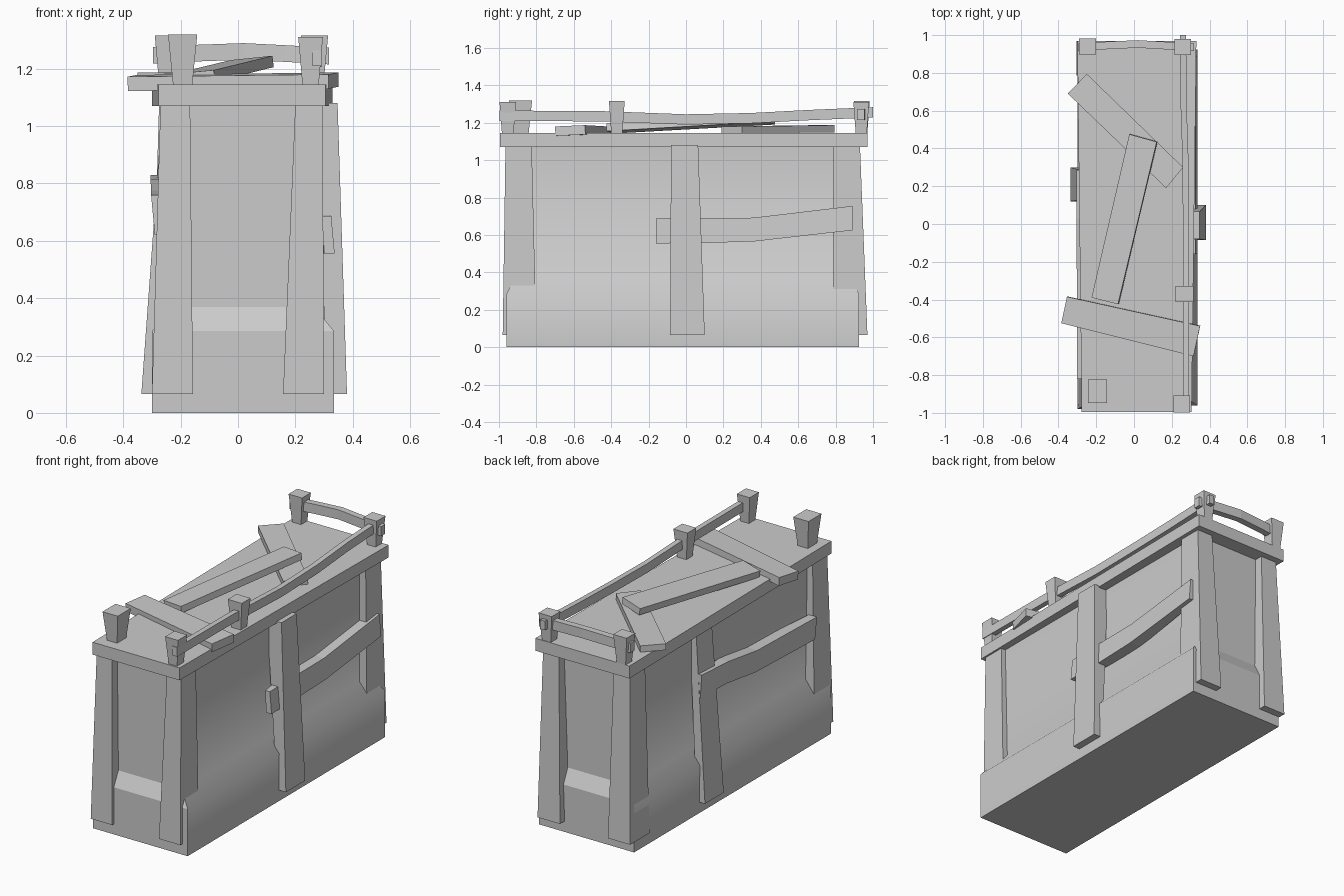
import bpy, bmesh
from mathutils import Vector


def loft(name, rings, smooth_sides=False):
    """Skin a closed solid through a list of equal-length point rings."""
    bm = bmesh.new()
    loops = [[bm.verts.new(p) for p in r] for r in rings]
    n = len(loops[0])
    bm.faces.new(loops[0])
    bm.faces.new(loops[-1])
    for a, b in zip(loops, loops[1:]):
        for i in range(n):
            bm.faces.new((a[i], a[(i + 1) % n], b[(i + 1) % n], b[i]))
    bmesh.ops.recalc_face_normals(bm, faces=bm.faces)
    bm.normal_update()
    if smooth_sides:
        for f in bm.faces:
            f.smooth = abs(f.normal.x) > 0.5
    me = bpy.data.meshes.new(name)
    bm.to_mesh(me)
    bm.free()
    ob = bpy.data.objects.new(name, me)
    bpy.context.collection.objects.link(ob)
    return ob


def rect(x0, x1, y0, y1, z):
    return [(x0, y0, z), (x1, y0, z), (x1, y1, z), (x0, y1, z)]


def column(name, *levels, **kw):
    """Each level: x0, x1, y0, y1, z."""
    return loft(name, [rect(*lv) for lv in levels], **kw)


def bar_y(name, *stations):
    """Bar running along y. Each station: y, x at bottom pair, x at top pair, z0, z1."""
    return loft(name, [[(a0, y, z0), (a1, y, z0), (b1, y, z1), (b0, y, z1)]
                       for y, a0, a1, b0, b1, z0, z1 in stations])


def board(name, corners, thickness):
    """Loose board from four top corners."""
    top = [Vector(c) for c in corners]
    nrm = (top[1] - top[0]).cross(top[3] - top[0]).normalized()
    if nrm.z < 0:
        nrm = -nrm
    return loft(name, [[p - nrm * thickness for p in top], top])


# Body with flared plinth
column("body",
       (-.30, .335, -.96, .925, 0), (-.30, .335, -.96, .925, .285),
       (-.235, .265, -.915, .88, .37), (-.235, .265, -.915, .88, 1.09),
       smooth_sides=True)

# Top slab, slightly wider at the back
loft("top_slab", [[(-.277, -.995, z), (.305, -.995, z), (.33, .97, z), (-.30, .97, z)]
                  for z in (1.07, 1.145)])

# Corner legs
column("leg_front_left", (-.30, -.157, -.98, -.80, .065), (-.27, -.167, -.965, -.825, 1.08))
column("leg_front_right", (.157, .30, -.98, -.80, .065), (.20, .295, -.965, -.825, 1.08))
column("leg_back_left", (-.305, -.157, .785, .97, .065), (-.275, -.167, .785, .93, 1.08))
column("leg_back_right", (.165, .315, .785, .97, .065), (.20, .305, .785, .93, 1.08))

# Middle uprights on the long sides
column("upright_right", (.32, .38, -.085, .10, .065), (.25, .347, -.08, .065, 1.08))
column("upright_left", (-.337, -.28, .12, .30, .065), (-.263, -.22, .13, .28, 1.08))

# Bent cross boards on the long sides
bar_y("cross_board_right",
      (-.16, .30, .337, .295, .325, .555, .687), (.09, .27, .335, .26, .325, .557, .69),
      (.36, .26, .335, .25, .325, .565, .692), (.89, .285, .335, .27, .325, .625, .755))
bar_y("cross_board_left",
      (.285, -.295, -.25, -.305, -.26, .69, .83), (.03, -.295, -.24, -.305, -.24, .68, .815),
      (-.25, -.292, -.22, -.303, -.22, .64, .775), (-.82, -.29, -.25, -.303, -.25, .62, .76))

# Posts, wider at the top: centre x, centre y, half size, top z
for name, cx, cy, hx, hy, zt in [
        ("post_front_left", -.193, -.885, .051, .062, 1.32),
        ("post_front_right", .253, -.953, .043, .044, 1.31),
        ("post_middle_right", .267, -.37, .047, .042, 1.315),
        ("post_back_left", -.245, .94, .045, .042, 1.315),
        ("post_back_right", .258, .937, .044, .042, 1.31)]:
    column(name, (cx - hx * .65, cx + hx * .65, cy - hy * .7, cy + hy * .7, 1.14),
           (cx - hx, cx + hx, cy - hy, cy + hy, zt))

# Sagging side rail
bar_y("side_rail", *[(y, x - .016, x + .016, x - .016, x + .016, z, z + .055)
                     for y, x, z in [(-.998, .275, 1.21), (-.45, .275, 1.207), (0, .275, 1.19),
                                     (.35, .272, 1.197), (.65, .262, 1.213), (1.0, .26, 1.228)]])

# Arched back rail
loft("back_rail", [[(x, y - .02, z), (x, y + .02, z), (x, y + .02, z + .058), (x, y - .02, z + .058)]
                   for x, y, z in [(-.297, .935, 1.218), (-.15, .945, 1.225), (.02, .953, 1.231),
                                   (.16, .945, 1.224), (.317, .935, 1.215)]])

# Loose boards lying on the top
board("loose_board_front", [(-.355, -.385, 1.178), (-.385, -.525, 1.172),
                            (.315, -.70, 1.18), (.35, -.54, 1.187)], .05)
board("loose_board_back", [(-.25, .795, 1.187), (-.35, .69, 1.187),
                           (.17, .19, 1.18), (.26, .30, 1.18)], .038)
board("loose_board_middle", [(-.025, .475, 1.23), (-.225, -.39, 1.182),
                             (-.085, -.425, 1.195), (.12, .435, 1.245)], .04)
